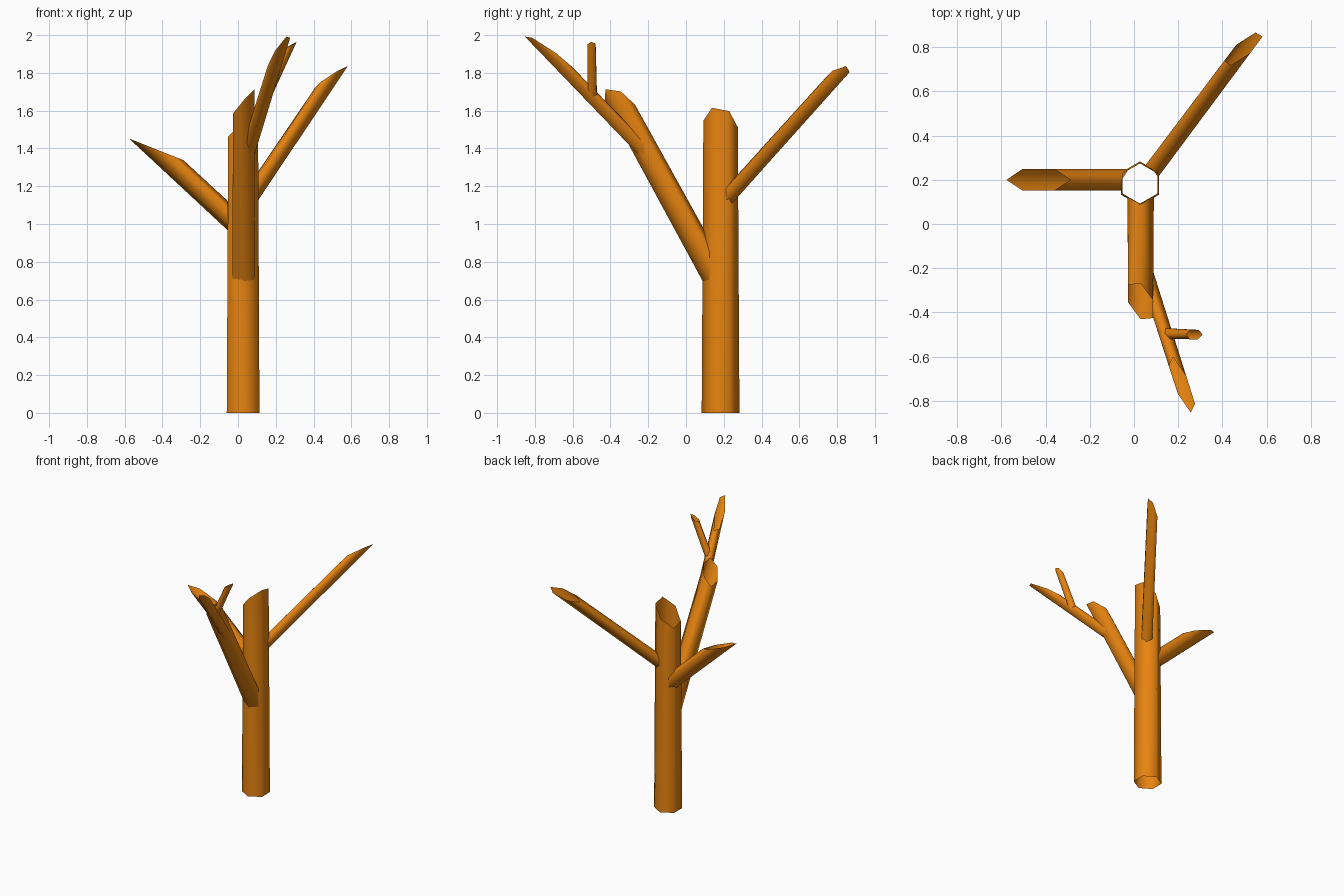
import bpy, math
from mathutils import Vector

if "Cube" in bpy.data.objects:
    bpy.data.objects.remove(bpy.data.objects["Cube"])

bark = bpy.data.materials.new("bark")
bark.diffuse_color = (0.8, 0.23, 0.005, 1)
bark.use_nodes = True
bark.node_tree.nodes["Principled BSDF"].inputs["Base Color"].default_value = bark.diffuse_color


def frame(d):
    """Right and up axes across a limb running along d."""
    if abs(d.z) > 0.999:
        return Vector((1, 0, 0)), Vector((0, 1, 0))
    right = d.cross(Vector((0, 0, 1))).normalized()
    return right, right.cross(d)


def limb(name, base, end, r0, r1, slant, slant_angle, parent=None):
    """Open six-sided tube: slanted cut at the tip, base trimmed to the parent's surface."""
    base, end = Vector(base), Vector(end)
    d = (end - base).normalized()
    right, up = frame(d)
    lower, upper = [], []
    for i in range(6):
        a = math.radians(30 + 60 * i)
        across = right * math.cos(a) + up * math.sin(a)
        p, q = base + across * r0, end + across * r1
        q += d * slant * math.cos(a - math.radians(slant_angle))
        if parent:
            centre, pr, pu, apothem = parent
            hits = []
            for k in range(6):
                b = math.radians(60 * k)
                n = pr * math.cos(b) + pu * math.sin(b)
                if n.dot(d) > 0.05:
                    hits.append((apothem - n.dot(p - centre)) / n.dot(d))
            p += d * min(hits)
        lower.append(p)
        upper.append(q)
    faces = [(i, (i + 1) % 6, (i + 1) % 6 + 6, i + 6) for i in range(6)]
    mesh = bpy.data.meshes.new(name)
    mesh.from_pydata(lower + upper, [], faces)
    mesh.materials.append(bark)
    mesh.polygons.foreach_set("use_smooth", [True] * 6)
    mesh.update()
    bpy.context.collection.objects.link(bpy.data.objects.new(name, mesh))
    return base, right, up, (r0 + r1) / 2 * math.cos(math.pi / 6)


# trunk
trunk = limb("trunk", (0.027, 0.183, 0), (0.027, 0.183, 1.53), 0.1, 0.091, 0.09, -11)

# main branches
limb("left_branch", (-0.05, 0.2, 1.04), (-0.4325, 0.2, 1.395), 0.057, 0.056, 0.145, 270, trunk)
limb("back_branch", (0.085, 0.245, 1.17), (0.495, 0.793, 1.779), 0.045, 0.042, 0.115, 312, trunk)
front = limb("front_branch", (0.03, 0.1, 0.82), (0.03, -0.35, 1.643), 0.069, 0.065, 0.098, 210, trunk)

# smaller branches growing from the front branch
offshoot = limb("offshoot", (0.06, -0.236, 1.403), (0.217, -0.728, 1.912), 0.037, 0.035, 0.16, 250, front)
limb("twig", (0.146, -0.495, 1.67), (0.273, -0.5, 1.943), 0.027, 0.025, 0.035, 265, offshoot)
